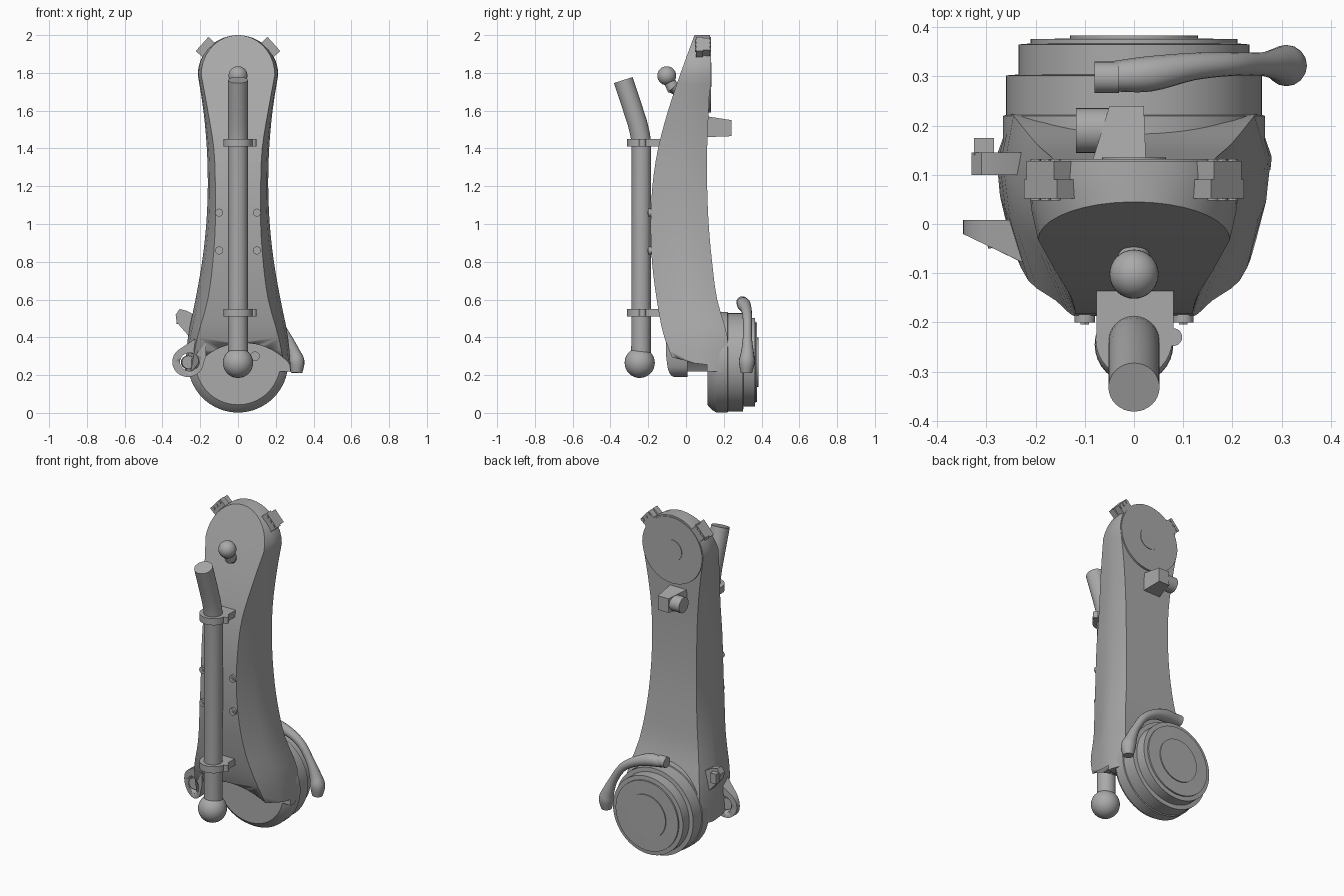
import bpy, bmesh, math
from mathutils import Vector, Matrix

cube = bpy.data.objects.get("Cube")
if cube:
    bpy.data.objects.remove(cube, do_unlink=True)

grey = bpy.data.materials.new("plain grey")
grey.use_nodes = True
grey.diffuse_color = (0.4, 0.4, 0.4, 1)
grey.node_tree.nodes["Principled BSDF"].inputs["Base Color"].default_value = (0.4, 0.4, 0.4, 1)


def finish(name, bm, angle=30):
    bmesh.ops.recalc_face_normals(bm, faces=bm.faces[:])
    mesh = bpy.data.meshes.new(name)
    bm.to_mesh(mesh)
    bm.free()
    obj = bpy.data.objects.new(name, mesh)
    bpy.context.collection.objects.link(obj)
    mesh.materials.append(grey)
    bpy.ops.object.select_all(action='DESELECT')
    obj.select_set(True)
    bpy.context.view_layer.objects.active = obj
    bpy.ops.object.shade_smooth_by_angle(angle=math.radians(angle))
    return obj


def loft(name, rings, angle=30):
    """Skin a list of equal point rings and cap both ends."""
    bm = bmesh.new()
    vs = [[bm.verts.new(p) for p in ring] for ring in rings]
    n = len(vs[0])
    for a, b in zip(vs, vs[1:]):
        for i in range(n):
            j = (i + 1) % n
            bm.faces.new((a[i], a[j], b[j], b[i]))
    bm.faces.new(vs[0])
    bm.faces.new(vs[-1])
    return finish(name, bm, angle)


def tube(name, path, radii, sides=24):
    """Round sweep along a path with a radius at each point."""
    pts = [Vector(p) for p in path]
    rings = []
    for i, p in enumerate(pts):
        d = (pts[min(i + 1, len(pts) - 1)] - pts[max(i - 1, 0)]).normalized()
        u = d.cross(Vector((0, 1, 0) if abs(d.y) < 0.8 else (1, 0, 0))).normalized()
        v = d.cross(u)
        rings.append([p + radii[i] * (u * math.cos(t) + v * math.sin(t))
                      for t in (2 * math.pi * k / sides for k in range(sides))])
    return loft(name, rings)


def cyl(name, a, b, r, sides=24):
    return tube(name, (a, b), (r, r), sides)


def ball(name, centre, r):
    bm = bmesh.new()
    bmesh.ops.create_uvsphere(bm, u_segments=32, v_segments=16, radius=r,
                              matrix=Matrix.Translation(centre))
    return finish(name, bm, 60)


def box(name, lo, hi, turn=0):
    lo, hi = Vector(lo), Vector(hi)
    bm = bmesh.new()
    m = (Matrix.Translation((lo + hi) / 2) @ Matrix.Rotation(turn, 4, 'Y')
         @ Matrix.Diagonal((*(hi - lo), 1)))
    bmesh.ops.create_cube(bm, size=1, matrix=m)
    return finish(name, bm)


def hull(name, points):
    bm = bmesh.new()
    for p in points:
        bm.verts.new(p)
    bmesh.ops.convex_hull(bm, input=bm.verts[:])
    return finish(name, bm)


def cut(obj, cutter):
    mod = obj.modifiers.new("cut", 'BOOLEAN')
    mod.operation, mod.solver, mod.object = 'DIFFERENCE', 'EXACT', cutter
    cutter.hide_render = True
    bpy.ops.object.select_all(action='DESELECT')
    bpy.context.view_layer.objects.active = obj
    bpy.ops.object.modifier_apply(modifier=mod.name)
    bpy.data.objects.remove(cutter, do_unlink=True)


def spline(rows, steps):
    out = []
    for i in range(len(rows) - 1):
        p = [rows[max(0, min(len(rows) - 1, i + k))] for k in (-1, 0, 1, 2)]
        for s in range(steps):
            t = s / steps
            out.append([b + 0.5 * t * (c - a + t * (2*a - 5*b + 4*c - d + t * (3*(b - c) + d - a)))
                        for a, b, c, d in zip(*p)])
    return out + [list(rows[-1])]


# Arm shell: height, front / middle / back half widths, front y, back y
rows = [(0.22, .25, .28, .25, -.04, .22), (0.40, .215, .265, .245, -.115, .22),
        (0.60, .16, .225, .20, -.155, .165), (0.80, .133, .19, .17, -.18, .138),
        (1.00, .12, .168, .155, -.187, .12), (1.20, .12, .160, .15, -.178, .112),
        (1.40, .128, .165, .155, -.148, .112), (1.60, .16, .183, .175, -.095, .12),
        (1.79, .195, .213, .205, -.032, .128)]
stations = spline(rows, 3)
for k in range(1, 10):
    a = math.radians(9.8 * k)
    c = math.cos(a)
    z = 1.79 + 0.21 * math.sin(a)
    stations.append([z, .195 * c, .213 * c, .205 * c, -.032 + .077 * math.sin(a), .128])
rings = []
for z, wf, wm, wb, yf, yb in stations:
    ym = yf + (yb - yf) * 0.68
    half = [(wf, yf), (wf + (wm - wf) * .75, yf + (ym - yf) * .55), (wm, ym), (wb, yb)]
    rings.append([(x, y, z) for x, y in half] + [(-x, y, z) for x, y in reversed(half)])
shell = loft("arm_shell", rings, 25)
cut(shell, cyl("arch_cutter", (0.03, -0.5, 0.05), (0.03, 0.11, 0.05), 0.32, 64))

# Lower joint: stepped round housing turned around the y axis
steps = [(.225, .113), (.25, .135), (.266, .16), (.266, .22), (.26, .222), (.26, .302),
         (.235, .304), (.235, .365), (.21, .367), (.21, .376), (.13, .377), (.13, .383)]
tube("lower_joint", [(0, y, .268) for r, y in steps], [r for r, y in steps], 64)

# Upper joint cap on the back
cyl("upper_joint_cap", (0, .12, 1.79), (0, .132, 1.79), .2, 48)
cyl("upper_joint_hub", (0, .12, 1.79), (0, .135, 1.79), .065, 32)

# Handrail pipe with bent top and ball foot
tube("handrail_pipe", [(0, -.238, .27), (0, -.236, 1.42), (0, -.242, 1.47), (0, -.256, 1.53),
                       (0, -.285, 1.62), (0, -.332, 1.762)], [.052] * 6, 32)
ball("pipe_foot_ball", (0, -.245, .265), .08)

# Pipe clamps
for tag, z in (("lower", .53), ("upper", 1.43)):
    lo, hi = z - .02, z + .02
    cyl(tag + "_clamp_ring", (0, -.235, lo), (0, -.235, hi), .078, 32)
    box(tag + "_clamp_base", (-.076, -.235, lo), (.08, -.13, hi))
    cyl(tag + "_clamp_ear", (.08, -.23, lo), (.08, -.23, hi), .018)

# Panel screws
for x in (-.1, .1):
    for z in (.86, 1.06):
        cyl("panel_screw", (x, -.17, z), (x, -.2, z), .021)
        cyl("panel_screw_head", (x, -.19, z), (x, -.204, z), .01, 6)

# Ball stud on the front of the upper joint
tube("stud_stem", [(0, -.02, 1.69), (0, -.07, 1.72), (0, -.1, 1.78)], [.04, .034, .028])
ball("stud_ball", (0, -.102, 1.785), .05)

# Connector clips on the top shoulders
for side in (-1, 1):
    turn = side * math.radians(48)
    centre = Vector((side * .168, 0, 1.933))
    along = Vector((math.cos(turn), 0, -math.sin(turn)))
    out = Vector((math.sin(turn), 0, math.cos(turn)))
    for y0, y1, size in ((.052, .09, .05), (.09, .128, .042)):
        box("connector_clip", centre + Vector((-size, y0, -.03)), centre + Vector((size, y1, .03)), turn)
    for i in (-1, 0, 1):
        p = centre + along * i * .03 + out * .016
        cyl("clip_pin", p + Vector((0, .048, 0)), p + Vector((0, .132, 0)), .01, 12)

# Side lug with an eye
lug_pts = [(-.265 + .083 * math.cos(t), y + .1 * math.cos(t) * (y < 0) * -.4, .27 + .08 * math.sin(t))
           for t in (2 * math.pi * k / 32 for k in range(32)) for y in (-.06, .008)]
lug_pts += [(-.17, y, z) for y in (-.105, .008) for z in (.3, .43)]
lug = hull("side_lug", lug_pts)
cut(lug, cyl("eye_cutter", (-.24, -.2, .27), (-.275, .1, .27), .048, 32))
cyl("eye_liner", (-.262, -.045, .268), (-.268, -.005, .268), .035)

# Side bracket behind the lug
hull("side_bracket", [(x, y, z) for y in (.1, .145) for x, z in
                      ((-.2, .4), (-.255, .4), (-.325, .48), (-.33, .52), (-.31, .55), (-.27, .54), (-.2, .5))])
box("bracket_hook", (-.325, .14, .47), (-.285, .175, .53))

# Clamp lever over the lower joint
lever = spline([(-.05, .3, .58, .03), (.03, .305, .575, .036), (.12, .32, .545, .028), (.2, .325, .49, .024),
                (.26, .325, .4, .024), (.295, .325, .32, .034), (.31, .322, .27, .042), (.31, .32, .212, .03)], 4)
tube("clamp_lever", [p[:3] for p in lever], [p[3] for p in lever], 16)
cyl("lever_knob", (-.08, .298, .585), (-.03, .298, .585), .032)

# Rear hook block
hull("rear_block", [(x, .11, z) for x in (-.09, .025) for z in (1.46, 1.57)] +
     [(x, .24, z) for x in (-.05, .02) for z in (1.465, 1.55)])
cyl("rear_block_knob", (-.118, .19, 1.51), (-.05, .19, 1.51), .046)

# Stub screw under the arch
cyl("stub_screw", (.09, .03, .3), (.09, .13, .3), .025)
